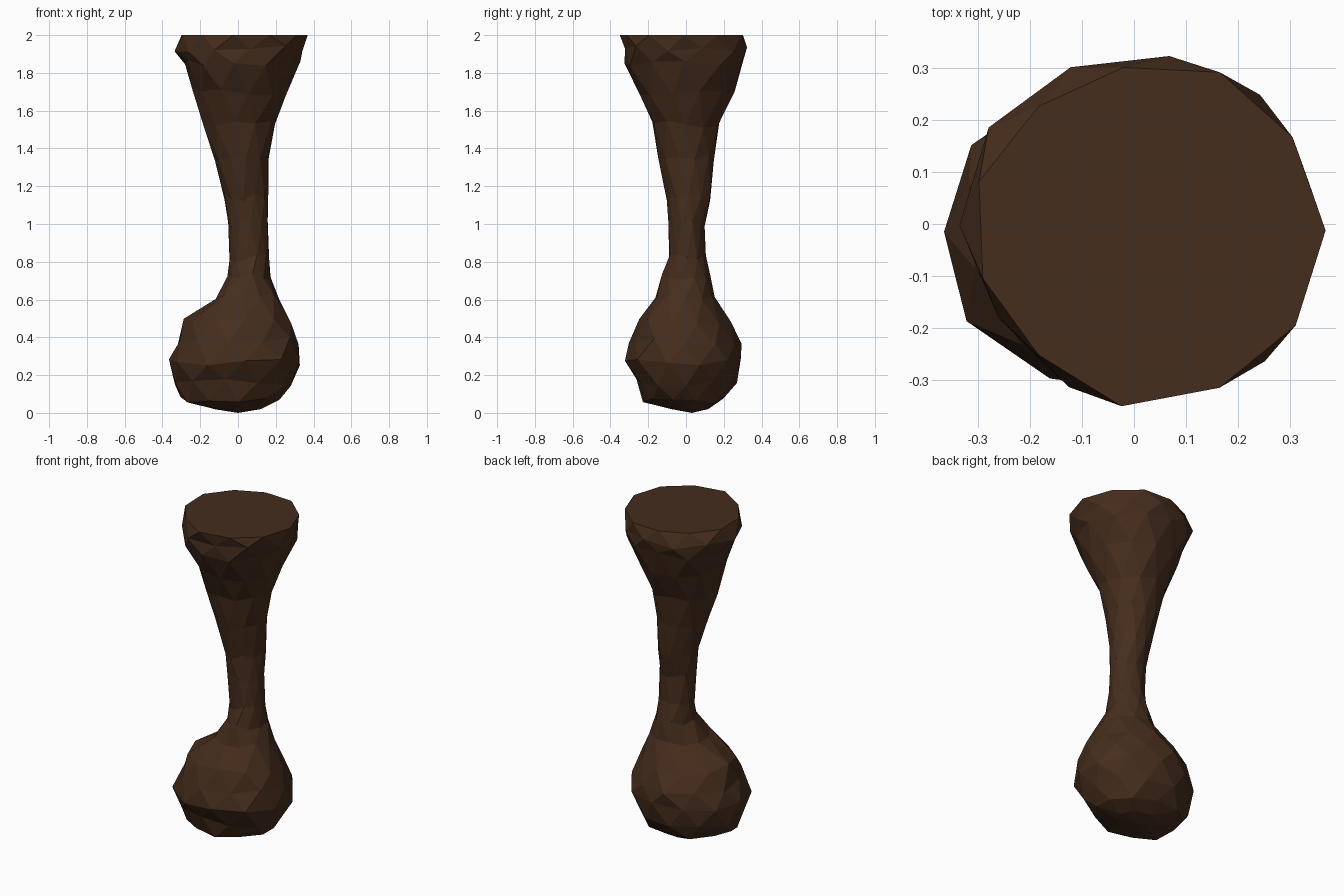
import bpy, bmesh, math, random

if "Cube" in bpy.data.objects:
    bpy.data.objects.remove(bpy.data.objects["Cube"])

random.seed(7)
SIDES = 11

# Cross-sections: z, min x, max x, min y, max y
sections = [
    (0.02, -0.13, 0.12, -0.08, 0.12),
    (0.07, -0.31, 0.23, -0.22, 0.20),
    (0.16, -0.335, 0.285, -0.265, 0.265),
    (0.27, -0.36, 0.335, -0.315, 0.285),
    (0.38, -0.315, 0.31, -0.29, 0.285),
    (0.48, -0.28, 0.28, -0.255, 0.235),
    (0.62, -0.125, 0.215, -0.165, 0.155),
    (0.72, -0.05, 0.17, -0.12, 0.135),
    (0.82, -0.045, 0.16, -0.09, 0.10),
    (1.00, -0.05, 0.155, -0.09, 0.10),
    (1.14, -0.07, 0.155, -0.10, 0.13),
    (1.35, -0.12, 0.16, -0.14, 0.15),
    (1.53, -0.18, 0.20, -0.18, 0.175),
    (1.70, -0.23, 0.265, -0.25, 0.25),
    (1.85, -0.275, 0.32, -0.325, 0.31),
    (1.93, -0.315, 0.355, -0.33, 0.325),
    (2.00, -0.30, 0.35, -0.335, 0.31),
]

bm = bmesh.new()
rings = []
for i, (z, x0, x1, y0, y1) in enumerate(sections):
    ring = []
    last = i == len(sections) - 1
    for k in range(SIDES):
        a = 2 * math.pi * (k + 0.5 * (i % 2)) / SIDES
        r = 1.025 + random.uniform(-0.05, 0.04)
        dz = 0 if last or i == 0 else random.uniform(-0.02, 0.02)
        ring.append(bm.verts.new(((x0 + x1) / 2 + (x1 - x0) / 2 * r * math.cos(a),
                                  (y0 + y1) / 2 + (y1 - y0) / 2 * r * math.sin(a),
                                  z + dz)))
    rings.append(ring)

# Faceted bark between staggered rings
for i in range(len(rings) - 1):
    lo, hi = rings[i], rings[i + 1]
    for k in range(SIDES):
        n = (k + 1) % SIDES
        if i % 2 == 0:
            bm.faces.new((lo[k], lo[n], hi[k]))
            bm.faces.new((lo[n], hi[n], hi[k]))
        else:
            bm.faces.new((lo[k], hi[n], hi[k]))
            bm.faces.new((lo[k], lo[n], hi[n]))

# Flat sawn top and slightly pointed base
bm.faces.new(rings[-1])
tip = bm.verts.new((0.0, 0.03, 0.0))
for k in range(SIDES):
    bm.faces.new((rings[0][(k + 1) % SIDES], rings[0][k], tip))
bmesh.ops.recalc_face_normals(bm, faces=bm.faces[:])

mesh = bpy.data.meshes.new("wooden_club")
bm.to_mesh(mesh)
bm.free()
club = bpy.data.objects.new("wooden_club", mesh)
bpy.context.collection.objects.link(club)

# Dark brown wood
wood = bpy.data.materials.new("dark_wood")
wood.diffuse_color = (0.06, 0.026, 0.012, 1)
wood.use_nodes = True
wood.node_tree.nodes["Principled BSDF"].inputs["Base Color"].default_value = wood.diffuse_color
mesh.materials.append(wood)
